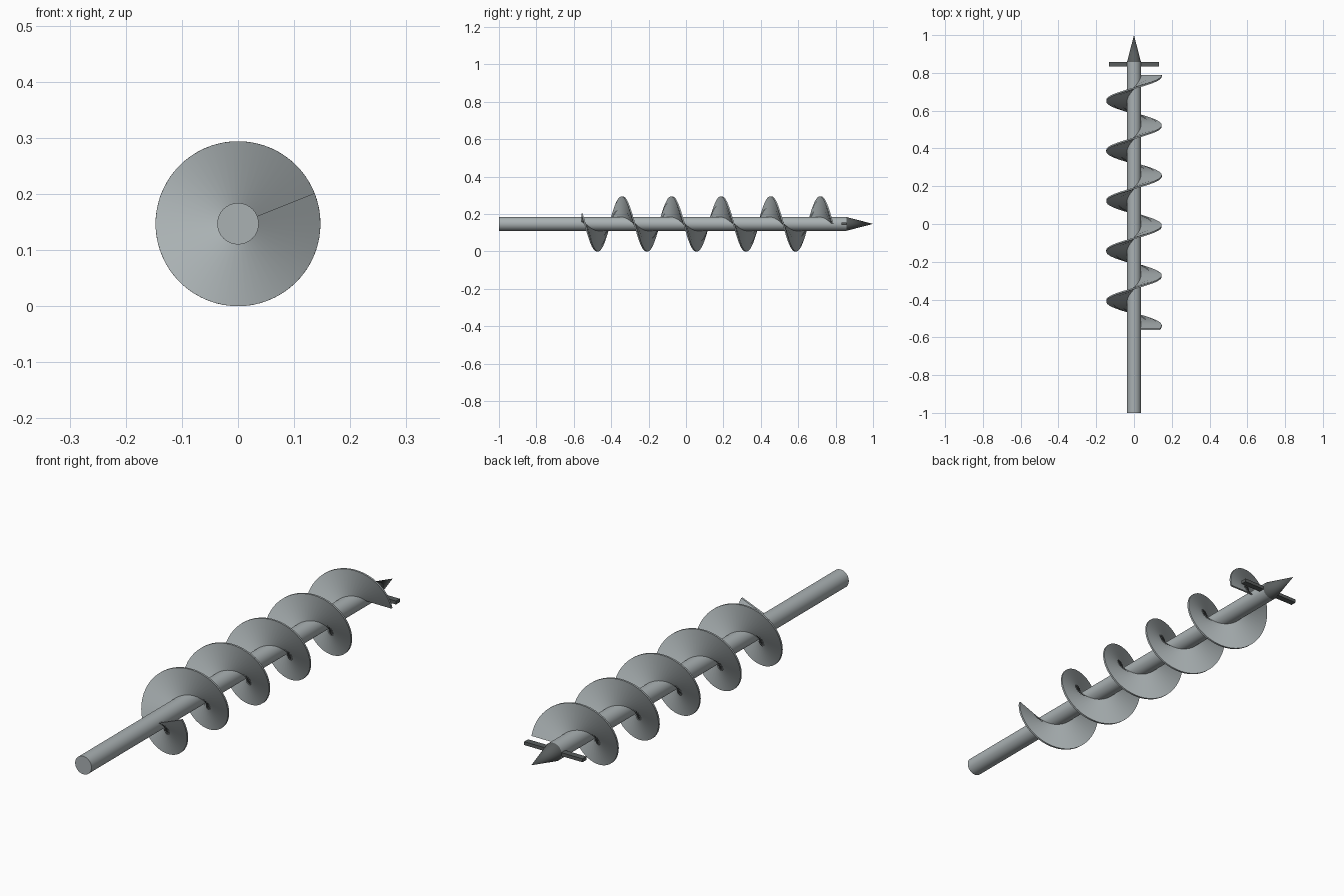
import bpy, bmesh, math
from mathutils import Matrix

if "Cube" in bpy.data.objects:
    bpy.data.objects.remove(bpy.data.objects["Cube"])

Z = 0.147           # height of the axis
R_SHAFT, R_FLIGHT = 0.037, 0.147
PITCH = 0.265
Y0, Y1 = -0.556, 0.785
THICK = 0.008


def material(name, rgb):
    m = bpy.data.materials.new(name)
    m.diffuse_color = (*rgb, 1)
    m.use_nodes = True
    m.node_tree.nodes["Principled BSDF"].inputs["Base Color"].default_value = m.diffuse_color
    return m


steel = material("steel", (0.40, 0.44, 0.45))
dark = material("dark_steel", (0.10, 0.11, 0.11))


def finish(name, bm, mat, angle=35):
    bmesh.ops.recalc_face_normals(bm, faces=bm.faces)
    me = bpy.data.meshes.new(name)
    bm.to_mesh(me)
    bm.free()
    ob = bpy.data.objects.new(name, me)
    bpy.context.collection.objects.link(ob)
    me.materials.append(mat)
    bpy.ops.object.select_all(action='DESELECT')
    ob.select_set(True)
    bpy.context.view_layer.objects.active = ob
    bpy.ops.object.shade_smooth_by_angle(angle=math.radians(angle))
    return ob


def cone_y(name, r0, r1, ya, yb, mat, sides=32):
    # Cone or cylinder lying along y
    bm = bmesh.new()
    mtx = Matrix.Translation((0, (ya + yb) / 2, Z)) @ Matrix.Rotation(-math.pi / 2, 4, 'X')
    bmesh.ops.create_cone(bm, cap_ends=True, segments=sides, radius1=r0,
                          radius2=r1, depth=yb - ya, matrix=mtx)
    return finish(name, bm, mat)


# Shaft and pointed tip
cone_y("shaft", R_SHAFT, R_SHAFT, -1.0, 0.857, steel)
cone_y("pilot_tip", R_SHAFT, 0.0, 0.857, 1.0, dark)

# Cutting bar across the shaft
bm = bmesh.new()
bmesh.ops.create_cube(bm, size=1, matrix=Matrix.Translation((0, 0.845, Z))
                      @ Matrix.Diagonal((0.264, 0.025, 0.014, 1)))
finish("cutting_bar", bm, dark)

# Helical flight: a thin rectangular section swept round the shaft
bm = bmesh.new()
steps = 240
prev = None
for i in range(steps + 1):
    y = Y0 + (Y1 - Y0) * i / steps
    a = -2 * math.pi * (y - Y1) / PITCH
    ring = []
    for r, dy in ((R_SHAFT - 0.004, -1), (R_FLIGHT, -1), (R_FLIGHT, 1), (R_SHAFT - 0.004, 1)):
        ring.append(bm.verts.new((r * math.cos(a), y + dy * THICK / 2, Z + r * math.sin(a))))
    if prev:
        for k in range(4):
            n = (k + 1) % 4
            bm.faces.new((prev[k], prev[n], ring[n], ring[k]))
    else:
        bm.faces.new(ring)
    prev = ring
bm.faces.new(prev[::-1])
finish("flight", bm, steel)
